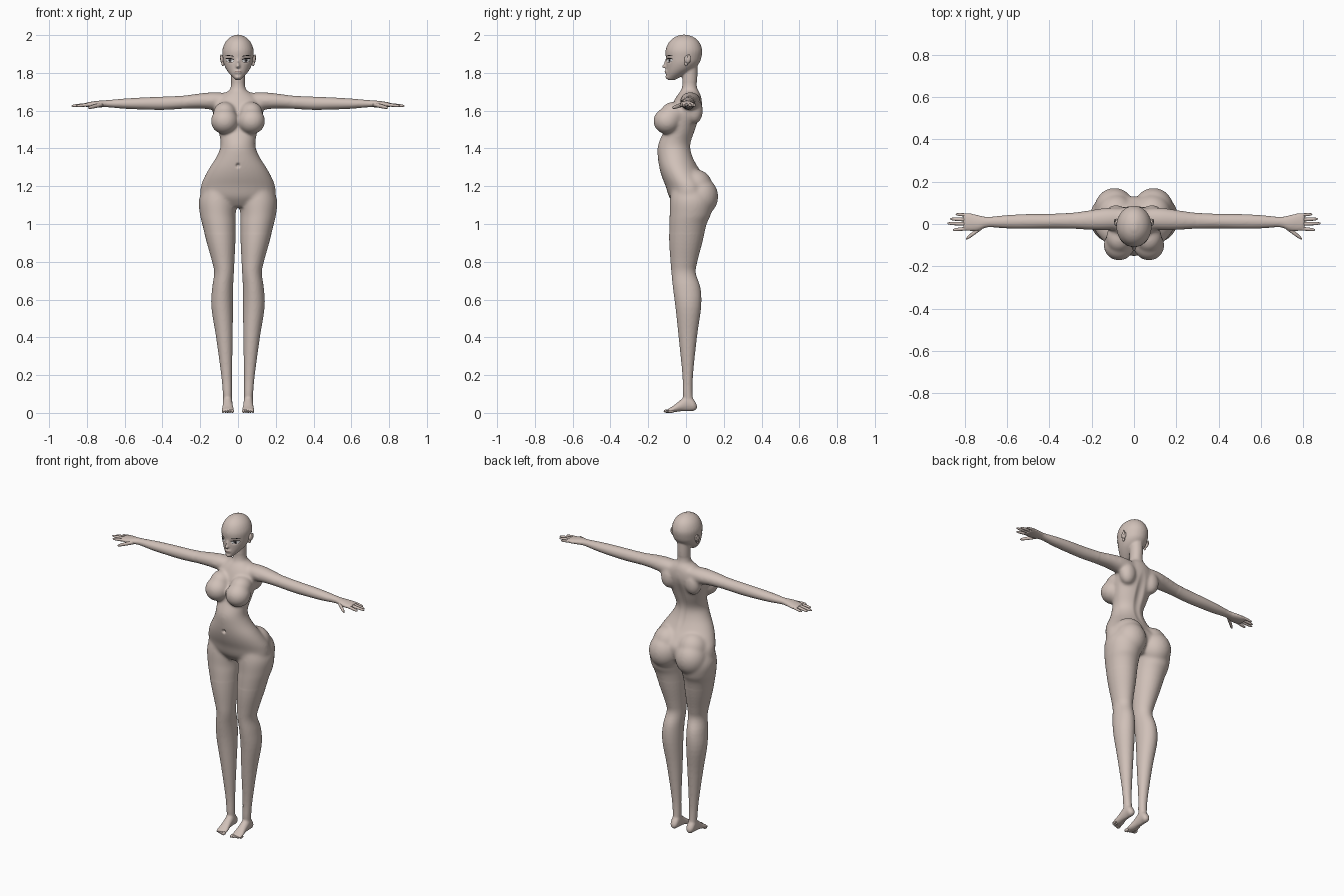
import bpy, bmesh, math
from mathutils import Vector
from mathutils.bvhtree import BVHTree

if "Cube" in bpy.data.objects:
    bpy.data.objects.remove(bpy.data.objects["Cube"])


def material(name, r, g, b):
    m = bpy.data.materials.new(name)
    m.use_nodes = True
    m.diffuse_color = (r, g, b, 1)
    m.node_tree.nodes["Principled BSDF"].inputs["Base Color"].default_value = (r, g, b, 1)
    return m


skin = material("skin", .63, .53, .48)
black = material("lash_black", .008, .007, .007)
white = material("eye_white", .8, .8, .8)
grey = material("iris_grey", .12, .11, .12)
lip = material("lip_line", .2, .1, .09)


def make_object(name, bm, mat):
    mesh = bpy.data.meshes.new(name)
    for f in bm.faces:
        f.smooth = True
    bm.to_mesh(mesh)
    bm.free()
    mesh.materials.append(mat)
    ob = bpy.data.objects.new(name, mesh)
    bpy.context.scene.collection.objects.link(ob)
    return ob


def catmull(p, q, r, s, t):
    return [.5 * (2*b + (c-a)*t + (2*a-5*b+4*c-d)*t*t + (3*b-a-3*c+d)*t**3)
            for a, b, c, d in zip(p, q, r, s)]


def loft(bm, axis, rows, side=1, sides=28, steps=4):
    """Skin ellipses along an axis; each row is (position, low, high, low, high)."""
    fine = []
    for i in range(len(rows) - 1):
        ctrl = [rows[max(0, min(len(rows) - 1, i + k))] for k in (-1, 0, 1, 2)]
        fine += [catmull(*ctrl, j / steps) for j in range(steps)]
    fine.append(rows[-1])
    rings = []
    for t, a0, a1, b0, b1 in fine:
        ring = []
        for k in range(sides):
            ang = math.tau * k / sides
            a = (a0 + a1) / 2 + (a1 - a0) / 2 * math.cos(ang)
            b = (b0 + b1) / 2 + (b1 - b0) / 2 * math.sin(ang)
            x, y, z = {"x": (t, a, b), "y": (a, t, b), "z": (a, b, t)}[axis]
            ring.append(bm.verts.new((x * side, y, z)))
        rings.append(ring)
    faces = [bm.faces.new(rings[0]), bm.faces.new(rings[-1])]
    for low, high in zip(rings, rings[1:]):
        for k in range(sides):
            n = (k + 1) % sides
            faces.append(bm.faces.new((low[k], low[n], high[n], high[k])))
    bmesh.ops.recalc_face_normals(bm, faces=faces)


def ball(bm, centre, radii):
    new = bmesh.ops.create_uvsphere(bm, u_segments=24, v_segments=16, radius=1)["verts"]
    for v in new:
        v.co = Vector([c + r * k for c, r, k in zip(centre, radii, v.co)])


def central(rows):
    return [(t, -w, w, front, back) for t, w, front, back in rows]


bm = bmesh.new()
# Torso, neck and head: height, half width, front, back
loft(bm, "z", central([
    (1.09, .09, -.05, .09), (1.14, .19, -.088, .12), (1.2, .197, -.108, .13),
    (1.25, .178, -.128, .1), (1.3, .15, -.142, .065), (1.36, .112, -.15, .035),
    (1.42, .092, -.148, .026), (1.5, .105, -.115, .052), (1.6, .125, -.085, .082),
    (1.66, .11, -.06, .083), (1.7, .06, -.032, .07), (1.715, .03, -.01, .05)]))
loft(bm, "z", central([
    (1.64, .07, -.04, .08), (1.69, .052, -.032, .07), (1.73, .038, -.021, .058),
    (1.78, .037, -.02, .06), (1.86, .04, -.02, .06)]))
loft(bm, "z", central([
    (1.762, .012, -.096, -.06), (1.775, .026, -.103, -.035), (1.795, .045, -.104, .0),
    (1.82, .063, -.104, .04), (1.85, .076, -.105, .069), (1.88, .081, -.107, .081),
    (1.92, .083, -.108, .086), (1.96, .069, -.092, .072), (1.987, .044, -.064, .045),
    (2.002, .012, -.028, .008)]))

# Nose, lips and chin
ball(bm, (0, -.108, 1.834), (.012, .02, .01))
ball(bm, (0, -.101, 1.85), (.009, .015, .026))
ball(bm, (0, -.102, 1.806), (.02, .011, .012))
ball(bm, (0, -.096, 1.778), (.019, .013, .012))

leg = [
    (1.22, .03, .17, -.07, .1), (1.13, .008, .207, -.085, .14), (1.05, .012, .202, -.087, .132),
    (1.0, .012, .19, -.089, .11), (.9, .014, .165, -.089, .086), (.8, .019, .137, -.082, .06),
    (.74, .022, .126, -.077, .052), (.66, .026, .137, -.069, .077), (.56, .027, .141, -.056, .08),
    (.4, .028, .116, -.039, .058), (.2, .032, .089, -.019, .037), (.1, .032, .08, -.017, .035),
    (.04, .032, .077, -.01, .042)]
foot = [
    (.058, .045, .064, .022, .042), (.042, .032, .078, .011, .07), (.01, .03, .08, .009, .1),
    (-.03, .028, .081, .008, .068), (-.07, .021, .086, .002, .036), (-.097, .021, .085, .001, .02)]
arm = [
    (.03, -.02, .07, 1.63, 1.69), (.12, -.03, .077, 1.606, 1.698), (.2, -.029, .067, 1.611, 1.692),
    (.3, -.023, .053, 1.609, 1.679), (.4, -.022, .048, 1.604, 1.674), (.5, -.023, .047, 1.606, 1.67),
    (.6, -.021, .042, 1.61, 1.664), (.69, -.016, .034, 1.618, 1.656), (.735, -.032, .042, 1.617, 1.653),
    (.78, -.034, .052, 1.617, 1.647), (.805, -.03, .05, 1.62, 1.643)]

for s in (-1, 1):
    loft(bm, "z", leg, s)
    loft(bm, "y", foot, s)
    loft(bm, "x", arm, s)
    # Chest, seat and shoulder volumes
    ball(bm, (s * .071, -.1, 1.545), (.073, .073, .07))
    ball(bm, (s * .07, -.066, 1.585), (.062, .07, .062))
    ball(bm, (s * .092, .074, 1.145), (.095, .097, .105))
    ball(bm, (s * .085, .05, 1.2), (.09, .09, .09))
    ball(bm, (s * .085, .045, 1.6), (.05, .045, .07))

body = make_object("body", bm, skin)
remesh = body.modifiers.new("merge", "REMESH")
remesh.mode, remesh.voxel_size = "VOXEL", .006
relax = body.modifiers.new("relax", "SMOOTH")
relax.factor, relax.iterations = .5, 4
graph = bpy.context.evaluated_depsgraph_get()
body.data = bpy.data.meshes.new_from_object(body.evaluated_get(graph))
body.modifiers.clear()
body.data.materials.clear()
body.data.materials.append(skin)

# Blend the trunk joins and press in shallow hollows
bm = bmesh.new()
bm.from_mesh(body.data)
trunk = [v for v in bm.verts if .95 < v.co.z < 1.75 and abs(v.co.x) < .3]
for _ in range(14):
    bmesh.ops.smooth_vert(bm, verts=trunk, factor=.5, use_axis_x=True, use_axis_y=True, use_axis_z=True)


def hollow(centre, radii, depth):
    for v in bm.verts:
        d = sum(((p - c) / r) ** 2 for p, c, r in zip(v.co, centre, radii))
        if d < 1:
            v.co.y += depth * (1 - d) ** 2


hollow((0, -.145, 1.31), (.014, .05, .016), .016)
hollow((0, .06, 1.46), (.035, .07, .2), -.012)
for s in (-1, 1):
    hollow((s * .04, -.1, 1.867), (.032, .05, .02), .007)
for f in bm.faces:
    f.smooth = True
bm.normal_update()
surface = BVHTree.FromBMesh(bm)
bm.to_mesh(body.data)
bm.free()

# Fingers and thumbs: knuckle, tip and radius
fingers = [
    ((.785, .042, 1.632), (.842, .046, 1.624), .0075),
    ((.785, .02, 1.633), (.868, .024, 1.624), .0085),
    ((.785, .0, 1.633), (.882, .003, 1.625), .0085),
    ((.785, -.021, 1.632), (.856, -.028, 1.625), .0085),
    ((.715, -.012, 1.634), (.793, -.07, 1.615), .011)]
bm = bmesh.new()
for s in (-1, 1):
    for base, tip, rad in fingers:
        rows = []
        for t, k in ((0, 1), (.35, 1), (.7, .9), (.92, .65), (1, .2)):
            x, y, z = Vector(base).lerp(Vector(tip), t)
            rows.append((x, y - rad * k, y + rad * k, z - rad * k, z + rad * k))
        loft(bm, "x", rows, s, sides=12, steps=2)
make_object("fingers", bm, skin)

# Toes, largest on the inner side
bm = bmesh.new()
for s in (-1, 1):
    for i in range(5):
        r = .0095 - .001 * i
        ball(bm, (s * (.029 + .0127 * i), -.1 + .005 * i, r), (r * .9, .018, r))
make_object("toes", bm, skin)

# Ears, tilted back, with a rim and a lobe
bm = bmesh.new()
for s in (-1, 1):
    ball(bm, (s * .083, .008, 1.872), (.011, .017, .022))
    ball(bm, (s * .08, .001, 1.85), (.008, .009, .014))
    ball(bm, (s * .09, .016, 1.88), (.005, .008, .018))
make_object("ears", bm, skin)


def plate(name, mat, centre, half, low, high, lift, mirror=True):
    """Thin painted patch laid on the face between two curves."""
    bm = bmesh.new()
    cols = 16
    for s in ((-1, 1) if mirror else (1,)):
        grid = []
        for i in range(cols + 1):
            u = 2 * i / cols - 1
            for j in range(5):
                x = s * (centre[0] + half * u)
                z = centre[1] + low(u) + (high(u) - low(u)) * j / 4
                hit = surface.ray_cast(Vector((x, -1, z)), Vector((0, 1, 0)))[0]
                grid.append(bm.verts.new((x, (hit.y if hit else -.09) - lift, z)))
        for i in range(cols):
            for j in range(4):
                a = i * 5 + j
                quad = [grid[k] for k in (a, a + 5, a + 6, a + 1)]
                bm.faces.new(quad if s > 0 else quad[::-1])
    bmesh.ops.remove_doubles(bm, verts=bm.verts, dist=.00001)
    return make_object(name, bm, mat)


def arc(height, tilt=0):
    return lambda u: height * math.sqrt(max(0, 1 - u * u)) + tilt * u


# Eyes, lashes, brows and mouth
eye = (.043, 1.866)
plate("eye_whites", white, eye, .021, arc(-.009, .002), arc(.01, .002), .0015)
plate("irises", grey, eye, .009, arc(-.009), arc(.009), .0025)
plate("pupils", black, eye, .0045, arc(-.005), arc(.005), .0035)
plate("upper_lashes", black, eye, .025, arc(.008, .003), arc(.0135, .004), .0045)
plate("lower_lashes", black, eye, .021, arc(-.011, .002), arc(-.009, .002), .003)
plate("brows", black, (.043, 1.887), .025, arc(.002, .002), arc(.0065, .002), .002)
plate("mouth_line", lip, (0, 1.806), .016, arc(-.0015), arc(.001), .0015, mirror=False)
